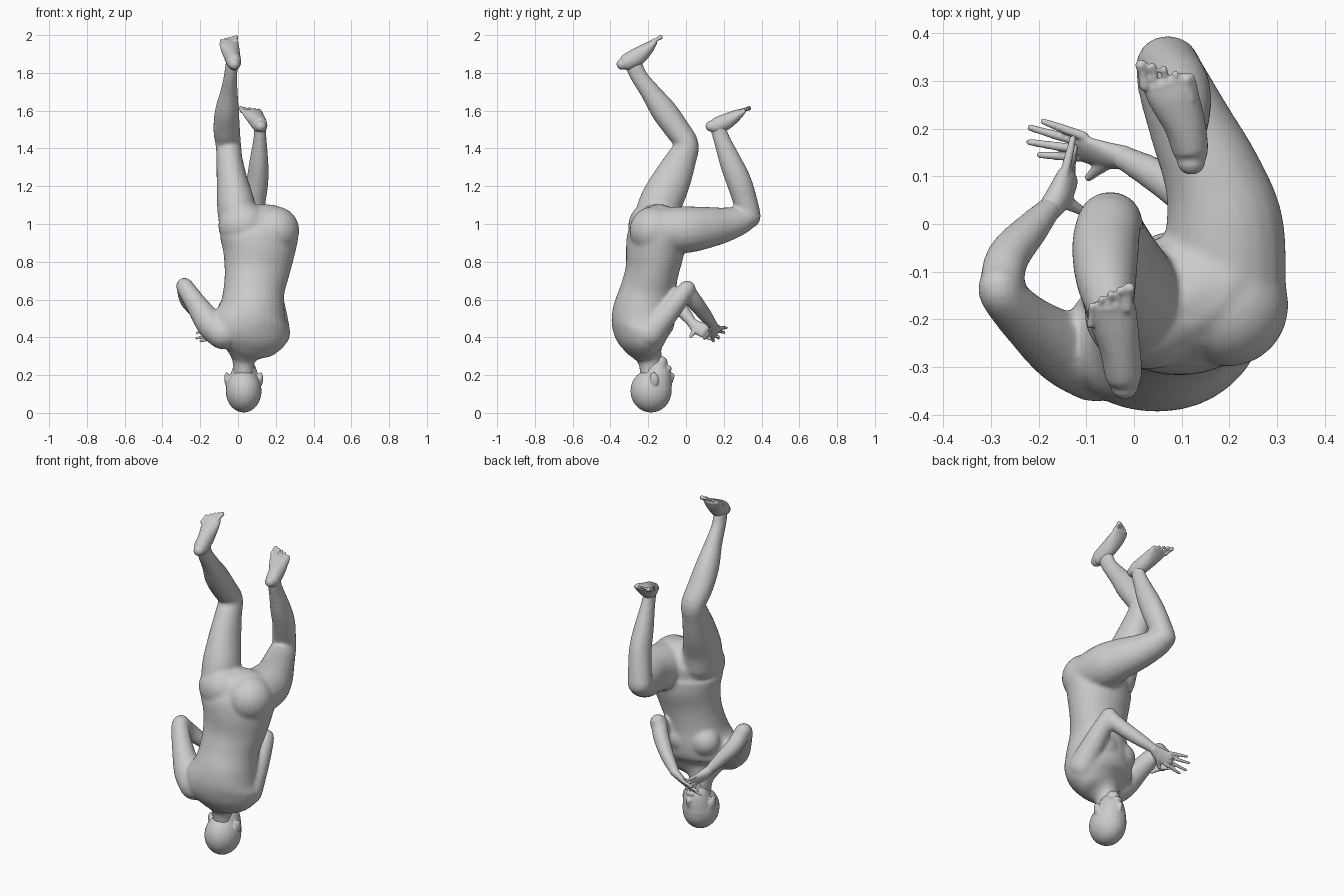
import bpy, bmesh, math
from mathutils import Vector, Matrix


def spline(st, n=4):
    """Catmull-Rom through stations (x, y, z, side radius, other radius)."""
    st = [s if len(s) == 5 else (*s, s[3]) for s in st]
    p = [st[0]] + st + [st[-1]]
    out = []
    for i in range(1, len(p) - 2):
        for k in range(n):
            t = k / n
            out.append([0.5 * (2 * b + (c - a) * t + (2 * a - 5 * b + 4 * c - d) * t * t
                               + (3 * b - a - 3 * c + d) * t ** 3)
                        for a, b, c, d in zip(p[i - 1], p[i], p[i + 1], p[i + 2])])
    return out + [list(st[-1])]


def tube(bm, st, side=(1, 0, 0), sides=20):
    """Loft elliptical rings along a path, with rounded ends."""
    pts = spline(st)
    pos = [Vector(p[:3]) for p in pts]
    tan = [(pos[min(i + 1, len(pos) - 1)] - pos[max(i - 1, 0)]).normalized() for i in range(len(pos))]
    data = [(pos[i], tan[i], pts[i][3], pts[i][4]) for i in range(len(pos))]

    def cap(d, sign):
        c, t, a, b = d
        return [(c + t * sign * min(a, b) * k, t, a * math.sqrt(1 - k * k), b * math.sqrt(1 - k * k))
                for k in (0.4, 0.75, 0.95)]
    data = cap(data[0], -1)[::-1] + data + cap(data[-1], 1)
    rings = []
    for c, t, a, b in data:
        u = Vector(side)
        u = (u - t * u.dot(t)).normalized()
        v = t.cross(u)
        rings.append([bm.verts.new(c + u * a * math.cos(2 * math.pi * j / sides)
                                   + v * b * math.sin(2 * math.pi * j / sides)) for j in range(sides)])
    for r, s in zip(rings, rings[1:]):
        for j in range(sides):
            k = (j + 1) % sides
            bm.faces.new((r[j], r[k], s[k], s[j]))
    bm.faces.new(rings[0][::-1])
    bm.faces.new(rings[-1])


def ball(bm, c, r, turn=0.0):
    m = Matrix.Translation(c) @ Matrix.Rotation(turn, 4, 'X') @ Matrix.Diagonal((*r, 1))
    bmesh.ops.create_uvsphere(bm, u_segments=24, v_segments=16, radius=1, matrix=m)


def finish(bm, name, voxel, smooth):
    """Fuse overlapping volumes into one smooth skin."""
    me = bpy.data.meshes.new(name)
    bm.to_mesh(me)
    bm.free()
    ob = bpy.data.objects.new(name, me)
    bpy.context.collection.objects.link(ob)
    m = ob.modifiers.new("fuse", 'REMESH')
    m.mode = 'VOXEL'
    m.voxel_size = voxel
    m.use_smooth_shade = True
    if smooth:
        s = ob.modifiers.new("soften", 'SMOOTH')
        s.factor = 0.5
        s.iterations = smooth


# Body: torso, from crotch down to neck, turned slightly about z
bm = bmesh.new()
tube(bm, [(.105, -.155, .965, .205, .138), (.112, -.16, .93, .21, .15), (.11, -.165, .85, .192, .152),
          (.10, -.18, .75, .174, .14), (.085, -.20, .65, .162, .147), (.075, -.219, .55, .174, .165),
          (.062, -.229, .47, .208, .164), (.06, -.23, .41, .208, .143), (.05, -.22, .36, .168, .109),
          (.037, -.205, .32, .103, .08), (.03, -.19, .275, .06, .064), (.03, -.18, .19, .054, .06)],
     (1, .2, 0), 32)
for c, r in [((.03, -.186, .99), (.135, .12, .125)), ((.198, -.17, .965), (.127, .13, .128)),
             ((-.02, -.145, .54), (.09, .08, .085)), ((.115, -.125, .54), (.09, .08, .085))]:
    ball(bm, c, r)

# Raised leg
tube(bm, [(0, -.16, 1.0, .10, .12), (-.01, -.138, 1.1, .102, .115), (-.03, -.082, 1.22, .084, .105),
          (-.045, -.026, 1.34, .07, .082), (-.051, .004, 1.42, .068, .064), (-.06, -.046, 1.5, .071, .067),
          (-.058, -.118, 1.6, .064, .069), (-.047, -.19, 1.7, .046, .053), (-.04, -.248, 1.78, .036, .046),
          (-.034, -.276, 1.84, .034, .048)])
# Bent leg: thigh then shin
tube(bm, [(.19, -.13, .965, .13, .122), (.19, 0, .97, .124, .124), (.166, .1, .98, .105, .112),
          (.122, .2, .995, .09, .094), (.084, .29, 1.02, .077, .075), (.07, .335, 1.04, .068, .06)])
tube(bm, [(.07, .334, 1.04, .067, .063), (.084, .314, 1.12, .063, .065), (.102, .282, 1.22, .059, .067),
          (.11, .24, 1.32, .052, .061), (.115, .20, 1.42, .039, .048), (.117, .178, 1.48, .033, .043),
          (.117, .17, 1.525, .033, .044)])
# Arms: upper arm and forearm of each
tube(bm, [(-.08, -.29, .42, .085), (-.145, -.262, .47, .077), (-.22, -.207, .575, .058), (-.276, -.15, .66, .048),
          (-.284, -.13, .673, .044)])
tube(bm, [(-.28, -.135, .668, .046), (-.265, -.07, .6, .046), (-.215, -.01, .53, .037),
          (-.175, .035, .475, .026)], (0, 0, 1))
tube(bm, [(.2, -.19, .42, .078), (.2, -.14, .48, .068), (.192, -.06, .575, .056), (.182, 0, .65, .046),
          (.178, .01, .66, .042)])
tube(bm, [(.178, .0, .655, .044), (.13, .045, .59, .044), (.05, .1, .52, .037), (-.03, .143, .463, .026)], (0, 0, 1))
finish(bm, "body", .009, 12)

# Head with nose, jaw and ears
bm = bmesh.new()
ball(bm, (.03, -.185, .116), (.095, .109, .114))
tube(bm, [(.03, -.155, .12, .085, .08), (.033, -.152, .19, .076, .077), (.035, -.145, .24, .06, .063),
          (.035, -.135, .265, .038, .038)])
tube(bm, [(.035, -.085, .15, .01), (.035, -.074, .185, .012), (.035, -.073, .198, .014)], sides=12)
ball(bm, (.035, -.09, .235), (.027, .014, .016))
for s in (-1, 1):
    ball(bm, (.03 + s * .09, -.168, .18), (.013, .022, .038), .2)
finish(bm, "head", .006, 4)


# Feet: sole tube plus five toes from the big toe outward
def foot(name, sole, big, small, reach, roll):
    bm = bmesh.new()
    tube(bm, sole, roll)
    for i in range(5):
        tip = Vector(big).lerp(Vector(small), i / 4) + Vector(reach) * (.15 * math.sin(math.pi * i / 4))
        r = (.013, .009, .0085, .008, .008)[i]
        tube(bm, [(*(tip - Vector(reach)), r), (*(tip - Vector(reach) * .4), r * .8), (*tip, r)], roll, 10)
    finish(bm, name, .0045, 2)


foot("raised_foot",
     [(-.02, -.338, 1.846, .03, .03), (-.022, -.315, 1.856, .039, .044), (-.03, -.258, 1.886, .043, .047),
      (-.042, -.205, 1.928, .05, .034), (-.047, -.172, 1.96, .05, .018)],
     (-.010, -.135, 1.988), (-.088, -.172, 1.972), (.004, .04, .022), (1, .35, .2))
foot("bent_foot",
     [(.12, .132, 1.518, .03, .029), (.118, .157, 1.52, .038, .042), (.106, .21, 1.541, .044, .043),
      (.083, .268, 1.577, .054, .029), (.074, .296, 1.595, .056, .016)],
     (.015, .333, 1.613), (.112, .303, 1.604), (-.008, .042, .015), (1, .25, 0))


# Hands: flat palm, four fanned fingers and a thumb
def hand(name, palm, roll, roots, tips, thumb):
    bm = bmesh.new()
    tube(bm, palm, roll)
    for i, tip in enumerate(tips):
        a, b = Vector(roots[0]).lerp(Vector(roots[1]), i / 3), Vector(tip)
        tube(bm, [(*a, .010), (*a.lerp(b, .5), .0095), (*b, .007)], roll, 10)
    tube(bm, [(*thumb[0], .018), (*Vector(thumb[0]).lerp(Vector(thumb[1]), .5), .013), (*thumb[1], .009)], roll, 10)
    finish(bm, name, .0045, 1)


hand("crossing_hand",
     [(-.02, .14, .467, .026, .024), (-.06, .145, .445, .036, .02), (-.105, .157, .427, .04, .014)],
     (0, .66, .75), ((-.105, .184, .452), (-.105, .14, .402)),
     [(-.19, .215, .45), (-.218, .202, .425), (-.22, .172, .395), (-.198, .145, .38)],
     ((-.06, .13, .43), (-.095, .098, .395)))
hand("near_hand",
     [(-.178, .03, .478, .026, .025), (-.156, .06, .452, .036, .026), (-.14, .095, .437, .04, .02)],
     (-.4, .2, 1), ((-.147, .1, .465), (-.133, .092, .408)),
     [(-.128, .18, .455), (-.12, .183, .43), (-.122, .172, .403), (-.13, .145, .385)],
     ((-.15, .05, .44), (-.105, .025, .405)))
